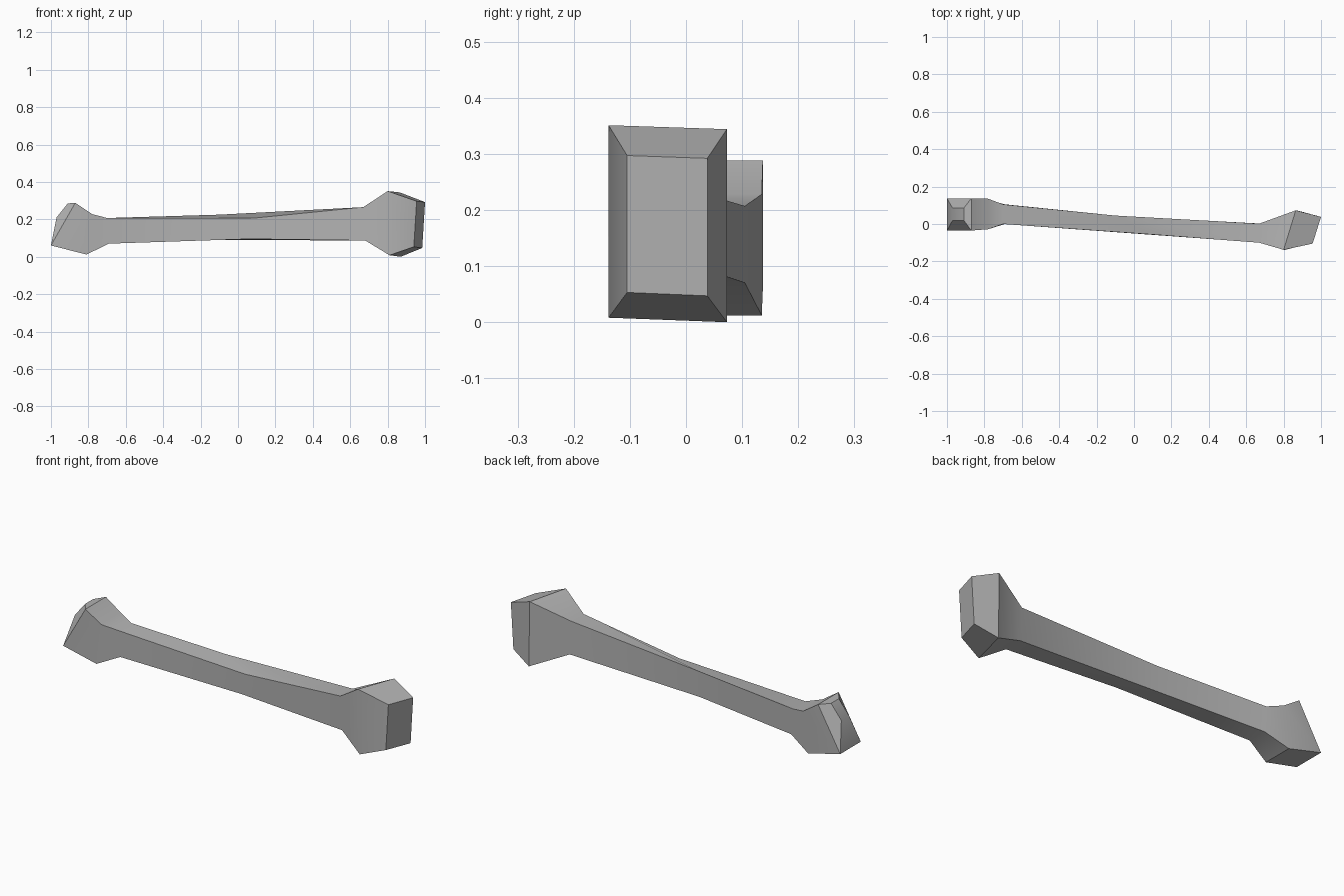
import bpy, bmesh, math

cube = bpy.data.objects.get("Cube")
if cube:
    bpy.data.objects.remove(cube)

# Four-sided sections along the bone, small knuckle to large knuckle.
# Each: x of (front bottom, back bottom, back top, front top),
#       (front y, back y), z of the same four corners
sections = [
    ((-.97, -.97, -.91, -.91), (.02, .085), (.21, .21, .285, .285)),
    ((-1, -1, -.87, -.87), (-.035, .137), (.06, .06, .288, .288)),
    ((-.81, -.81, -.78, -.78), (-.028, .135), (.012, .012, .228, .228)),
    ((-.69, -.69, -.70, -.70), (0, .105), (.07, .07, .207, .207)),
    ((.06, -.11, -.10, .08), (-.055, .045), (.095, .09, .225, .206)),
    ((.68, .68, .67, .67), (-.1, .002), (.087, .087, .265, .265)),
    ((.81, .87, .865, .80), (-.138, .073), (.008, 0, .344, .351)),
    ((.94, .985, 1, .955), (-.105, .038), (.053, .047, .292, .297)),
]

# Bone: bridge neighbouring sections, cap both ends
bm = bmesh.new()
rings = []
for xs, (front, back), zs in sections:
    ys = (front, back, back, front)
    rings.append([bm.verts.new(p) for p in zip(xs, ys, zs)])
for a, b in zip(rings, rings[1:]):
    for i in range(4):
        j = (i + 1) % 4
        bm.faces.new((a[i], a[j], b[j], b[i]))
bm.faces.new(rings[0])
bm.faces.new(rings[-1])
bmesh.ops.recalc_face_normals(bm, faces=bm.faces)
mesh = bpy.data.meshes.new("bone")
bm.to_mesh(mesh)
bm.free()
bone = bpy.data.objects.new("bone", mesh)
bpy.context.collection.objects.link(bone)

# Plain grey
grey = bpy.data.materials.new("bone grey")
grey.use_nodes = True
colour = (.45, .45, .45, 1)
grey.diffuse_color = colour
for node in grey.node_tree.nodes:
    if node.type == "BSDF_PRINCIPLED":
        node.inputs["Base Color"].default_value = colour
mesh.materials.append(grey)

# Soft shaft, crisp edges
bpy.ops.object.select_all(action="DESELECT")
bone.select_set(True)
bpy.context.view_layer.objects.active = bone
bpy.ops.object.shade_smooth_by_angle(angle=math.radians(30))
